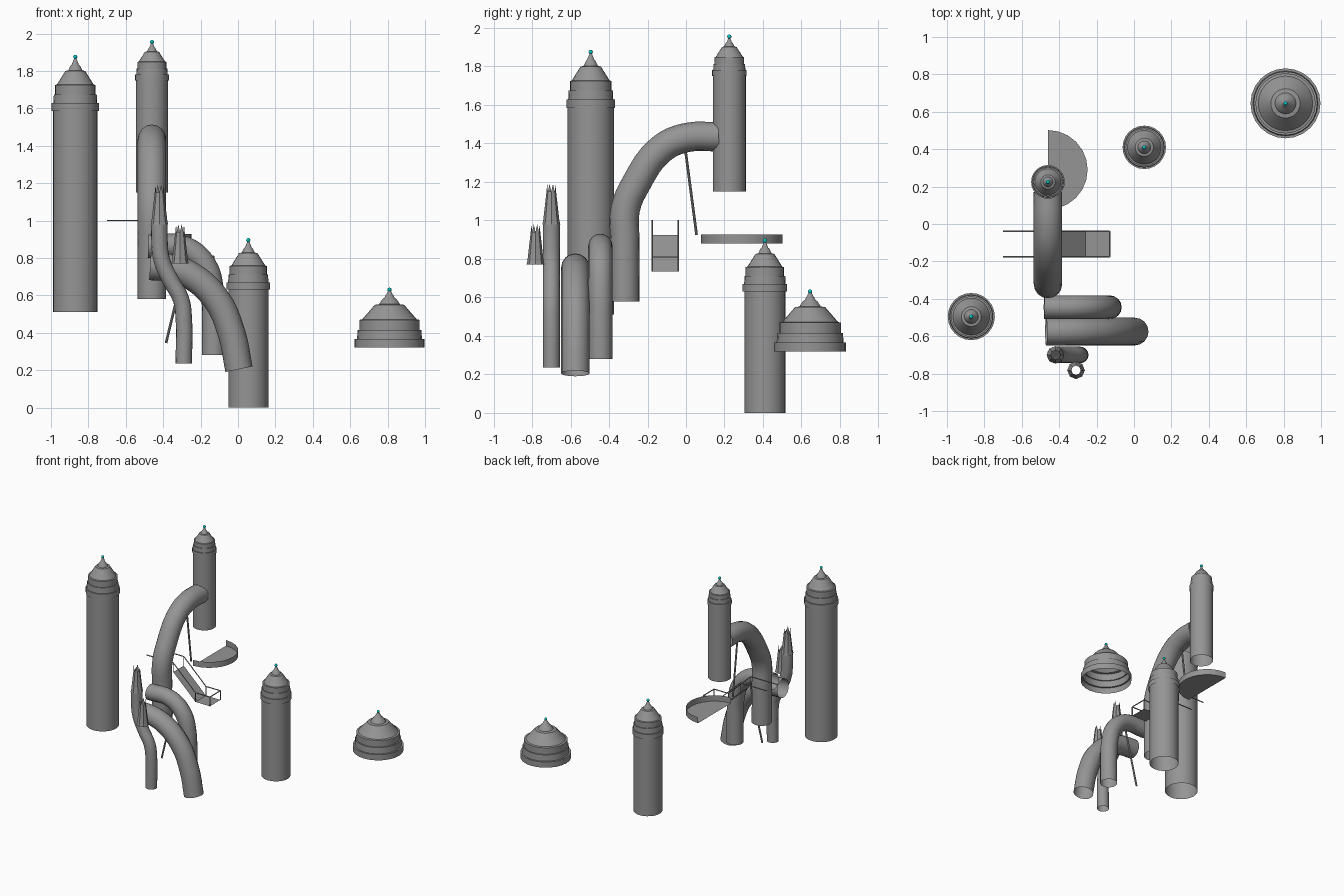
import bpy, bmesh, math
from mathutils import Vector

cube = bpy.data.objects.get("Cube")
if cube:
    bpy.data.objects.remove(cube)


def material(name, rgb):
    m = bpy.data.materials.new(name)
    m.use_nodes = True
    m.diffuse_color = (*rgb, 1)
    m.node_tree.nodes["Principled BSDF"].inputs["Base Color"].default_value = (*rgb, 1)
    return m


GREY = material("grey", (0.3, 0.3, 0.3))
CYAN = material("cyan", (0.0, 0.6, 0.6))


def finish(obj, mat):
    obj.data.materials.append(mat)
    bpy.ops.object.select_all(action='DESELECT')
    obj.select_set(True)
    bpy.context.view_layer.objects.active = obj
    bpy.ops.object.shade_smooth_by_angle(angle=math.radians(32))
    return obj


def from_bmesh(name, bm, mat=GREY):
    bmesh.ops.recalc_face_normals(bm, faces=bm.faces)
    me = bpy.data.meshes.new(name)
    bm.to_mesh(me)
    bm.free()
    obj = bpy.data.objects.new(name, me)
    bpy.context.collection.objects.link(obj)
    return finish(obj, mat)


def lathe(name, profile, x, y, sides=24, teeth=0):
    """Open shell turned about a vertical axis; teeth adds spikes on the rim."""
    bm = bmesh.new()
    rings = []
    for r, z in profile:
        rings.append([bm.verts.new((x + r * math.cos(math.tau * i / sides),
                                    y + r * math.sin(math.tau * i / sides), z))
                      for i in range(sides)])
    for a, b in zip(rings, rings[1:]):
        for i in range(sides):
            j = (i + 1) % sides
            bm.faces.new((a[i], a[j], b[j], b[i]))
    if teeth:
        top = rings[-1]
        for i in range(0, sides, 2):
            j = (i + 1) % sides
            tip = bm.verts.new((top[i].co + top[j].co) / 2 + Vector((0, 0, teeth)))
            bm.faces.new((top[i], top[j], tip))
    return from_bmesh(name, bm)


def tube(name, points, radius, smooth=True, res=6):
    """Round pipe along a path, open at both ends when smooth."""
    cu = bpy.data.curves.new(name, 'CURVE')
    cu.dimensions = '3D'
    cu.bevel_depth = radius
    cu.bevel_resolution = res
    cu.resolution_u = 4
    cu.use_fill_caps = not smooth
    if smooth:
        sp = cu.splines.new('BEZIER')
        sp.bezier_points.add(len(points) - 1)
        for bp, p in zip(sp.bezier_points, points):
            bp.co = p
            bp.handle_left_type = bp.handle_right_type = 'AUTO'
    else:
        sp = cu.splines.new('POLY')
        sp.points.add(len(points) - 1)
        for sp_pt, p in zip(sp.points, points):
            sp_pt.co = (*p, 1)
    obj = bpy.data.objects.new(name, cu)
    bpy.context.collection.objects.link(obj)
    bpy.ops.object.select_all(action='DESELECT')
    obj.select_set(True)
    bpy.context.view_layer.objects.active = obj
    bpy.ops.object.convert(target='MESH')
    return finish(bpy.context.object, GREY)


# Stepped roof: (radius, height) as fractions of the roof's size
ROOF = [(1, 0), (1, .15), (.93, .15), (.91, .31), (.86, .31), (.86, .48),
        (.78, .49), (.42, .74), (.3, .75), (.2, .84), (.15, .86), (.04, .98)]


def roof(name, x, y, z, r, h):
    lathe(name + "_roof", [(r * a, z + h * b) for a, b in ROOF], x, y)
    bm = bmesh.new()
    bmesh.ops.create_uvsphere(bm, u_segments=12, v_segments=8, radius=.011)
    bmesh.ops.translate(bm, verts=bm.verts, vec=(x, y, z + h))
    from_bmesh(name + "_roof_ball", bm, CYAN)


# Round towers: x, y, bottom, eaves, wall radius, roof radius, roof height
for name, x, y, z0, z1, r, rr, h in [
        ("right_tower", -.87, -.495, .51, 1.585, .12, .126, .29),
        ("tall_tower", -.46, .225, 1.15, 1.75, .086, .09, .205),
        ("low_tower", .055, .41, 0, .63, .107, .116, .265)]:
    lathe(name + "_wall", [(r, z0), (r, z1 + .02)], x, y)
    roof(name, x, y, z1, rr, h)
roof("left_dome", .81, .645, .32, .187, .31)

# Tube slides
tube("upper_slide", [(-.46, y, z) for y, z in
     [(.17, 1.435), (0, 1.43), (-.13, 1.37), (-.26, 1.19), (-.315, 1.06), (-.318, .9), (-.318, .58)]], .076)
tube("front_slide", [(x, -.575, z) for x, z in
     [(-.47, .755), (-.37, .748), (-.26, .71), (-.12, .585), (-.035, .40), (.005, .205)]], .074)
tube("middle_slide", [(x, -.445, z) for x, z in
     [(-.48, .863), (-.29, .855), (-.18, .765), (-.137, .62), (-.13, .5), (-.13, .28)]], .063)
tube("small_slide", [(x, -.70, z) for x, z in
     [(-.29, .235), (-.29, .48), (-.305, .58), (-.36, .68), (-.408, .79), (-.42, .9), (-.42, .98)]], .044)

# Open spires with jagged rims
for name, x, y, z0, h in [("tall_spire", -.42, -.70, .98, .17), ("short_spire", -.31, -.782, .77, .17)]:
    lathe(name, [(.047, z0), (.042, z0 + .02), (.025, z0 + h)], x, y, sides=8, teeth=.04)

# Half-round balcony with a curved rim
bm = bmesh.new()
arc = [(-.46 + .212 * math.cos(t), .29 + .212 * math.sin(t))
       for t in [math.pi * (i / 12 - .5) for i in range(13)]]
low = [bm.verts.new((x, y, .88)) for x, y in arc]
high = [bm.verts.new((x, y, .927)) for x, y in arc]
bm.faces.new(low)
for i in range(len(arc) - 1):
    bm.faces.new((low[i], low[i + 1], high[i + 1], high[i]))
from_bmesh("balcony", bm)

# Ramp: sloping deck ending in a flat landing
bm = bmesh.new()
DECK = [(-.46, .925), (-.26, .735), (-.13, .735)]
rows = [[bm.verts.new((x, y, z)) for y in (-.175, -.04)] for x, z in DECK]
for a, b in zip(rows, rows[1:]):
    bm.faces.new((a[0], a[1], b[1], b[0]))
bmesh.ops.solidify(bm, geom=bm.faces[:], thickness=.01)
from_bmesh("ramp", bm)

# Ramp handrails and posts
RAIL = .075
for side, y in (("right", -.175), ("left", -.04)):
    path = [(-.70, y, 1.0)] + [(x, y, z + RAIL) for x, z in DECK]
    tube(side + "_handrail", path, .004, smooth=False, res=1)
    for i, (x, z) in enumerate(DECK):
        tube(f"{side}_post_{i}", [(x, y, z), (x, y, z + RAIL)], .004, smooth=False, res=1)
tube("landing_bar", [(-.13, -.175, .81), (-.13, -.04, .81)], .004, smooth=False, res=1)

# Slanting struts
tube("balcony_strut", [(-.46, -.005, 1.38), (-.46, .055, .925)], .007, smooth=False, res=2)
tube("slide_strut", [(-.385, -.43, .345), (-.27, -.43, .82)], .007, smooth=False, res=2)
